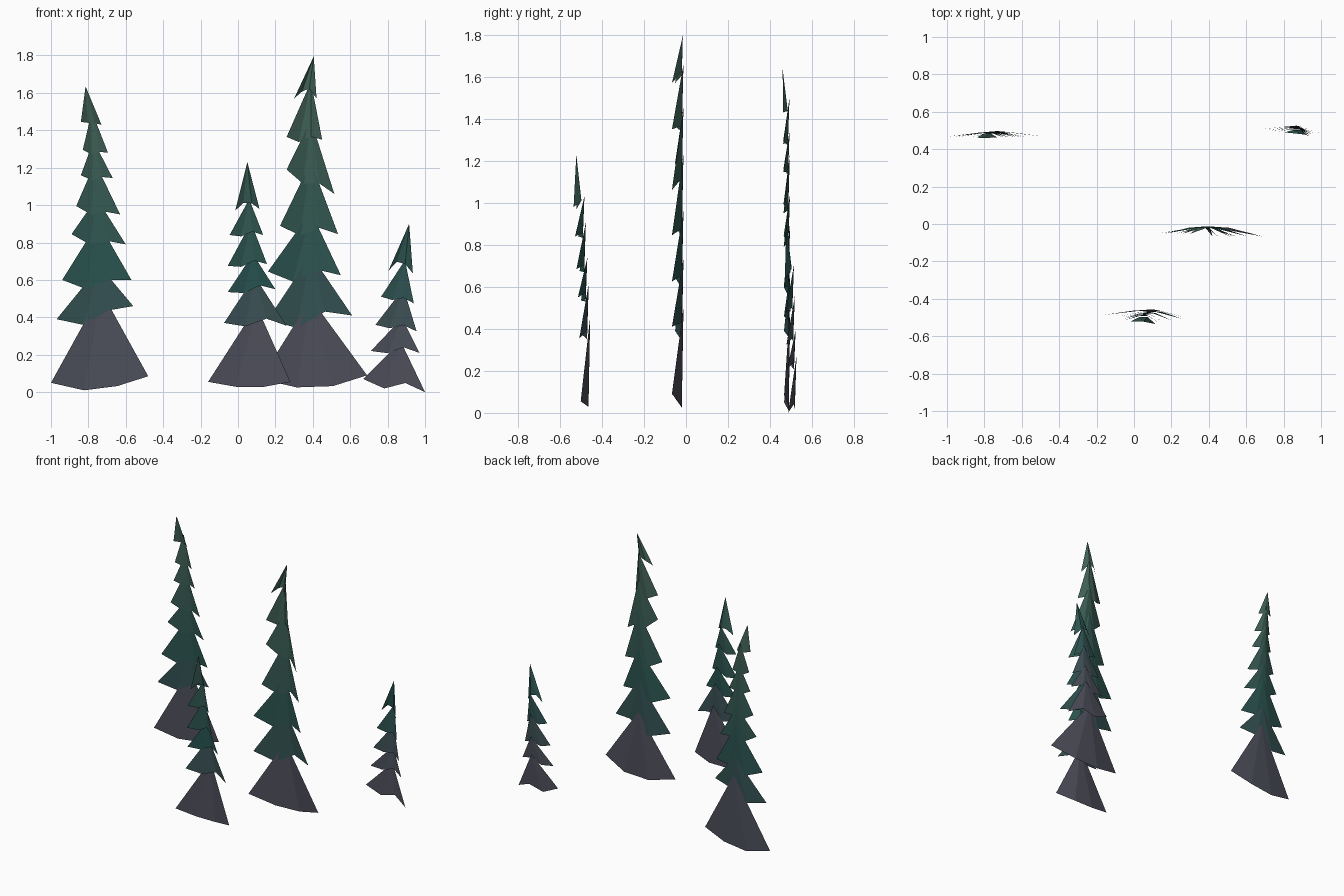
import bpy, bmesh
from mathutils import Vector


def lerp(a, b, t):
    return a + (b - a) * t


# Foliage colour: slate at the foot, teal in the middle, grey-green at the tip
STOPS = [(0.25, (0.075, 0.078, 0.105)), (0.62, (0.02, 0.085, 0.078)),
         (1.45, (0.05, 0.115, 0.09))]


def foliage(name, z):
    z = min(max(z, STOPS[0][0]), STOPS[-1][0])
    for (z0, c0), (z1, c1) in zip(STOPS, STOPS[1:]):
        if z <= z1:
            col = Vector(c0).lerp(Vector(c1), (z - z0) / (z1 - z0))
            break
    mat = bpy.data.materials.new(name)
    mat.diffuse_color = (*col, 1)
    return mat


def tree(name, tip, spine, back, fold, sags, tiers):
    """Stack of folded fan-shaped tiers; each tier is (left x, z, right x, z)."""
    bm = bmesh.new()
    me = bpy.data.meshes.new(name)
    n = len(tiers)
    for i, (lx, lz, rx, rz) in enumerate(tiers):
        t = i / (n - 1)
        y = lerp(back[0], back[1], t)
        mid_z = (lz + rz) / 2
        # apex tucks up behind the tier above
        if i < n - 1:
            nxt = (tiers[i + 1][1] + tiers[i + 1][3]) / 2
            apex = (lerp(spine[0], spine[1], t), y, nxt + 0.42 * (nxt - mid_z) * (0.75 if i == 0 else 1))
        else:
            apex = (tip[0], tip[1], tip[2])
        # bottom hem sags or notches between the two corners
        sag = sags[0] if i == 0 else sags[2] if i == n - 1 else sags[1]
        w = rx - lx
        hem = [(lx + w * f, y - 0.008, lerp(lz, rz, f) - s * w)
               for f, s in zip((0.34, 0.68), sag)]
        pts = [(lx, y - fold[0], lz), *hem, (rx, y - fold[1], rz)]
        a = bm.verts.new(apex)
        vs = [bm.verts.new(p) for p in pts]
        for p, q in zip(vs, vs[1:]):
            bm.faces.new((a, p, q)).material_index = i
        me.materials.append(foliage(f"{name}_tier_{i + 1}", lerp(mid_z, apex[2], 0.4)))
    bm.to_mesh(me)
    bm.free()
    bpy.context.collection.objects.link(bpy.data.objects.new(name, me))


# Left tree
tree("left_tree", (-0.815, 0.46, 1.635), (-0.73, -0.79), (0.497, 0.492), (0.03, 0.03),
     ((0.1, 0.08), (0.13, 0.0), (0.0, -0.02)),
     [(-1, .05, -.48, .085), (-.97, .39, -.56, .46), (-.94, .60, -.57, .60),
      (-.89, .845, -.60, .79), (-.865, .995, -.63, .95), (-.84, 1.16, -.67, 1.145),
      (-.83, 1.295, -.695, 1.28), (-.84, 1.445, -.73, 1.43)])

# Short tree at the front
tree("front_tree", (0.05, -0.522, 1.23), (0.10, 0.05), (-0.456, -0.49), (0.03, 0.045),
     ((0.06, 0.06), (0.04, -0.1), (-0.3, -0.25)),
     [(-.16, .055, .28, .055), (-.075, .37, .26, .355), (-.055, .535, .20, .55),
      (-.055, .675, .155, .685), (-.045, .84, .135, .84), (-.015, .97, .115, .98)])

# Tallest tree in the middle
tree("tall_tree", (0.405, -0.015, 1.795), (0.39, 0.39), (-0.012, -0.012), (0.04, 0.055),
     ((0.09, 0.09), (0.12, -0.06), (-0.3, -0.45)),
     [(.12, .07, .69, .09), (.16, .39, .61, .41), (.16, .645, .55, .625),
      (.225, .89, .535, .845), (.26, 1.19, .515, 1.06), (.26, 1.365, .45, 1.35),
      (.30, 1.57, .42, 1.57)])

# Small tree at the right
tree("small_tree", (0.915, 0.478, 0.90), (0.87, 0.90), (0.526, 0.51), (0.02, 0.04),
     ((0.08, -0.08), (0.03, -0.1), (-0.4, -0.35)),
     [(.67, .07, 1.0, .0), (.71, .22, .97, .21), (.735, .36, .955, .325),
      (.765, .51, .94, .475), (.805, .65, .935, .635)])
